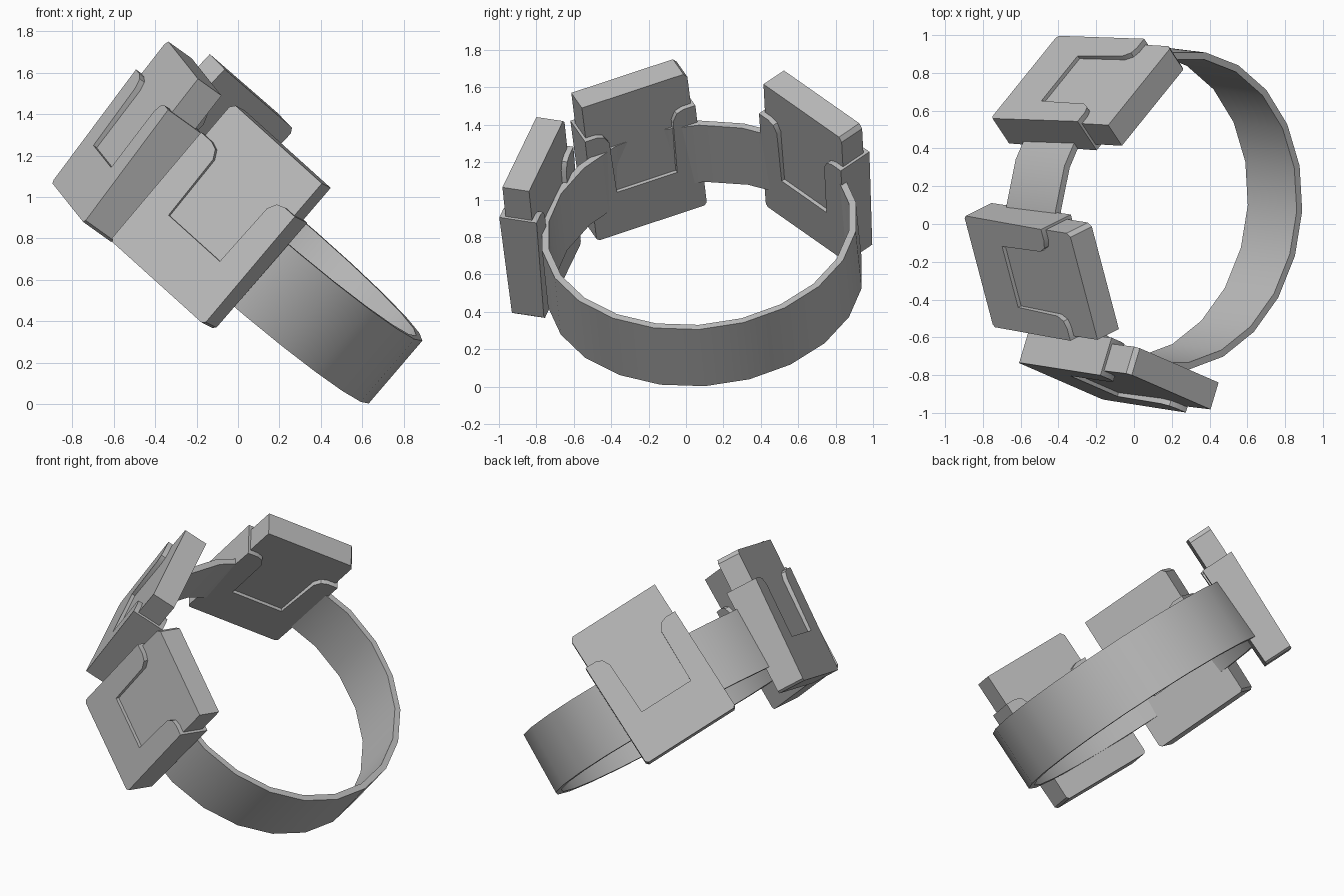
import bpy
import bmesh
from math import cos, sin, pi, radians, degrees
from mathutils import Matrix, Vector

cube = bpy.data.objects.get("Cube")
if cube:
    bpy.data.objects.remove(cube, do_unlink=True)

# One plain grey finish
grey = bpy.data.materials.new("plain_grey")
grey.use_nodes = True
colour = (0.5, 0.5, 0.5, 1)
grey.diffuse_color = colour
grey.node_tree.nodes["Principled BSDF"].inputs["Base Color"].default_value = colour

# Tilted frame of the ring: local z is the ring axis
axis = Vector((0.65, -0.08, 0.76)).normalized()
side = Vector((0, 1, 0))
side = (side - axis * axis.dot(side)).normalized()
up = axis.cross(side)
FRAME = Matrix.Translation((0.115, 0.085, 0.707)) @ Matrix((up, side, axis)).transposed().to_4x4()


def finish(name, bm, matrix):
    """Turn a bmesh into a shaded object placed by matrix."""
    bmesh.ops.recalc_face_normals(bm, faces=bm.faces)
    bm.transform(matrix)
    mesh = bpy.data.meshes.new(name)
    bm.to_mesh(mesh)
    bm.free()
    mesh.materials.append(grey)
    mesh.shade_smooth()
    mesh.set_sharp_from_angle(angle=radians(30))
    bpy.context.collection.objects.link(bpy.data.objects.new(name, mesh))


def slab(name, outline, thick, matrix, taper=0.0):
    """Extrude an outline, thinning it towards its lower end."""
    bm = bmesh.new()
    low = min(y for x, y in outline)
    high = max(y for x, y in outline)
    layers = []
    for sign in (-1, 1):
        layers.append([bm.verts.new((x, y, sign * (thick - taper * (high - y) / (high - low)) / 2))
                       for x, y in outline])
    bottom, top = layers
    bm.faces.new(bottom[::-1])
    bm.faces.new(top)
    n = len(outline)
    for i in range(n):
        j = (i + 1) % n
        bm.faces.new((bottom[i], bottom[j], top[j], top[i]))
    finish(name, bm, matrix)


# Band: rectangular section swept round the axis, swelling into the middle plate
SEGMENTS = 22
bm = bmesh.new()
rings = []
for i in range(SEGMENTS):
    a = 2 * pi * i / SEGMENTS - pi
    swell = 0.03 * max(0, 1 - abs(degrees(a) + 15) / 40)
    rings.append([bm.verts.new(((r + swell) * cos(a), (r + swell) * sin(a), z))
                  for r, z in ((0.85, -0.2), (0.85, 0.2), (0.812, 0.2), (0.812, -0.2))])
for i in range(SEGMENTS):
    p, q = rings[i], rings[(i + 1) % SEGMENTS]
    for k in range(4):
        m = (k + 1) % 4
        bm.faces.new((p[k], q[k], q[m], p[m]))
finish("band", bm, FRAME)

# Plates: a notched holder with a thinner insert rising out of it
half = [(0.305, -0.435), (0.32, -0.42), (0.32, 0.25), (0.25, 0.25),
        (0.21, 0.235), (0.185, 0.19), (0.175, -0.155)]
holder = half + [(-x, y) for x, y in reversed(half)]
insert = [(-0.305, -0.25), (0.305, -0.25), (0.305, 0.43), (0.285, 0.455), (-0.305, 0.455)]

# Each plate: angle round the band, distance, height on the axis, tilt, roll
for label, angle, distance, rise, tilt, roll in (
        ("front", -72, 0.905, 0.09, 0, 0),
        ("middle", -22.5, 0.89, 0.06, 0.05, 0),
        ("back", 47, 0.845, 0.075, 0, -0.06)):
    a = radians(angle)
    radial = Vector((cos(a), sin(a), 0))
    tangent = Vector((-sin(a), cos(a), 0))
    basis = Matrix((tangent, (0, 0, 1), radial)).transposed().to_4x4()
    place = (FRAME @ Matrix.Translation(radial * distance + Vector((0, 0, rise))) @ basis
             @ Matrix.Rotation(tilt, 4, 'X') @ Matrix.Rotation(roll, 4, 'Z'))
    slab(label + "_plate_holder", holder, 0.21, place, taper=0.03)
    slab(label + "_plate_insert", insert, 0.15, place)
